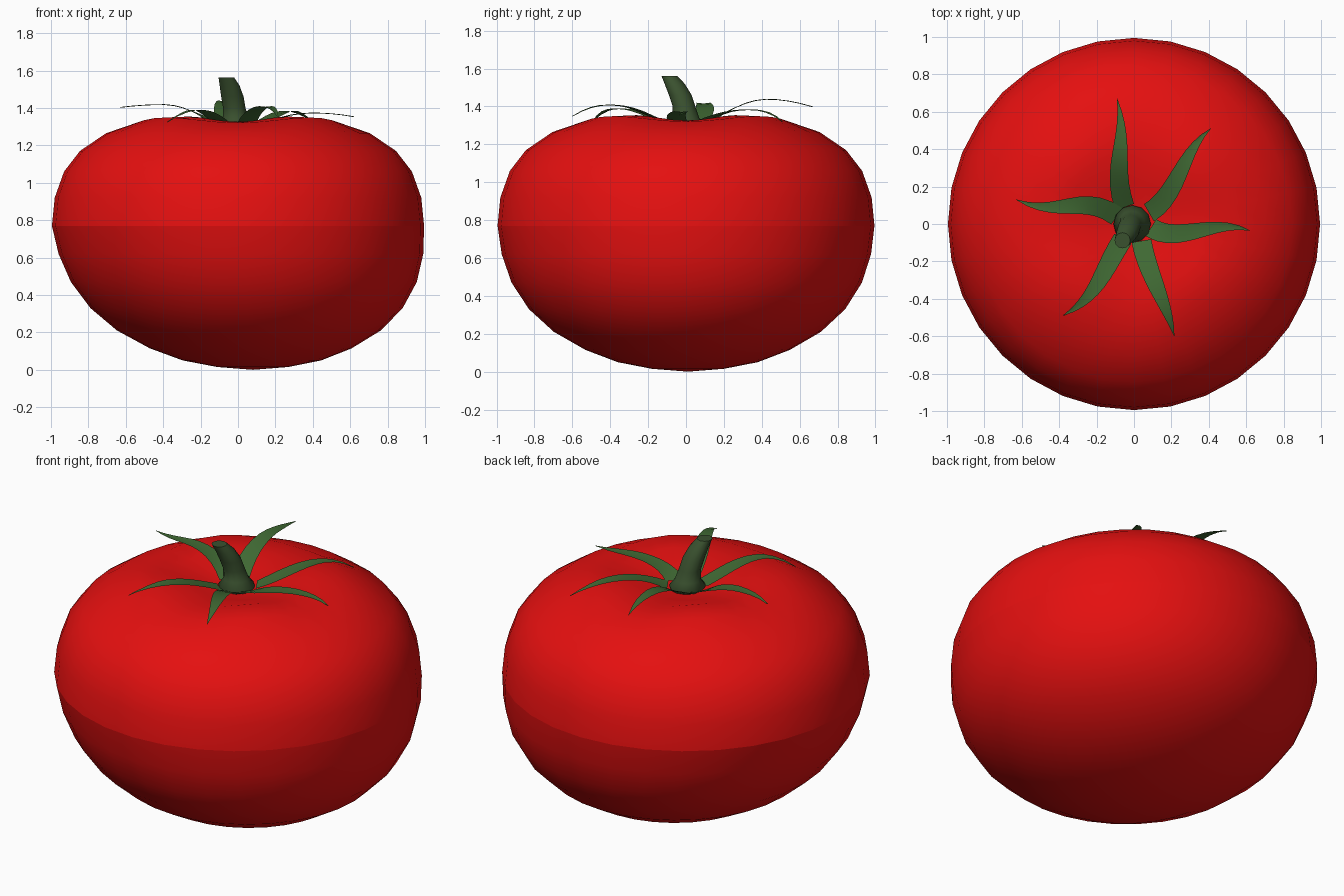
import bpy, bmesh, math
from mathutils import Vector

if "Cube" in bpy.data.objects:
    bpy.data.objects.remove(bpy.data.objects["Cube"], do_unlink=True)


def material(name, rgb):
    mat = bpy.data.materials.new(name)
    mat.use_nodes = True
    mat.diffuse_color = (*rgb, 1)
    mat.node_tree.nodes["Principled BSDF"].inputs["Base Color"].default_value = (*rgb, 1)
    return mat


def finish(bm, name, mat):
    for face in bm.faces:
        face.smooth = True
    mesh = bpy.data.meshes.new(name)
    bm.to_mesh(mesh)
    bm.free()
    mesh.materials.append(mat)
    obj = bpy.data.objects.new(name, mesh)
    bpy.context.collection.objects.link(obj)
    return obj


def loft(bm, rings, closed=True):
    """Join rows of points with quads and return the rows of vertices."""
    rows = [[bm.verts.new(p) for p in ring] for ring in rings]
    for a, b in zip(rows, rows[1:]):
        for i in range(len(a) if closed else len(a) - 1):
            j = (i + 1) % len(a)
            bm.faces.new((a[i], a[j], b[j], b[i]))
    return rows


def circle(center, radius, sides, wave=0):
    x, y, z = center
    angles = [2 * math.pi * i / sides for i in range(sides)]
    return [(x + radius * math.cos(a), y + radius * math.sin(a),
             z - wave * math.cos(4 * a)) for a in angles]


red = material("tomato red", (0.78, 0.005, 0.005))
leaf_green = material("leaf green", (0.05, 0.14, 0.033))
stem_green = material("stem green", (0.042, 0.082, 0.028))

# Fruit: lathed body, leaning slightly at the bottom, with a lobed rim and a dip
SEAM = 0.77
profile = [(0.19, 0.015), (0.37, 0.05), (0.54, 0.115), (0.705, 0.21),
           (0.835, 0.33), (0.925, 0.47), (0.975, 0.62), (0.995, SEAM),
           (0.98, 0.92), (0.93, 1.06), (0.845, 1.17), (0.705, 1.265),
           (0.54, 1.335), (0.37, 1.34), (0.22, 1.31), (0.1, 1.285)]
bm = bmesh.new()
rings = []
for r, z in profile:
    lean = max(0, 1 - z / SEAM)
    wave = 0.014 if z > 1.33 else 0
    rings.append(circle((0.08 * lean, 0.01 * lean, z), r, 32, wave))
rows = loft(bm, rings)
for row, pole in ((rows[0], (0.08, 0.01, 0)), (rows[-1], (0, 0, 1.28))):
    tip = bm.verts.new(pole)
    for i in range(32):
        bm.faces.new((row[i], row[(i + 1) % 32], tip))
bmesh.ops.recalc_face_normals(bm, faces=bm.faces)
# The equator is a hard edge between the two halves
for edge in bm.edges:
    if all(abs(v.co.z - SEAM) < 0.001 for v in edge.verts):
        edge.smooth = False
finish(bm, "fruit", red)

# Stem: flared base, bent neck and flat cut top
stem_rings = [((0, 0, 1.275), 0.085), ((-0.01, 0, 1.30), 0.1),
              ((-0.012, 0, 1.34), 0.07), ((-0.02, -0.01, 1.40), 0.06),
              ((-0.03, -0.03, 1.46), 0.06), ((-0.045, -0.06, 1.52), 0.053),
              ((-0.062, -0.088, 1.562), 0.042)]
bm = bmesh.new()
rows = loft(bm, [circle(c, r, 12) for c, r in stem_rings])
bm.faces.new(rows[0])
cap = bm.faces.new(rows[-1])
bmesh.ops.recalc_face_normals(bm, faces=bm.faces)
for edge in cap.edges:
    edge.smooth = False
finish(bm, "stem", stem_green)


# Sepals: thin arched strips tapering to a point
def through(points, t):
    """Smooth curve through evenly spaced points."""
    n = len(points) - 1
    total = Vector((0, 0))
    for i, p in enumerate(points):
        weight = 1
        for j in range(n + 1):
            if j != i:
                weight *= (t * n - j) / (i - j)
        total += Vector(p) * weight
    return total


def sepal(name, plan, peak, tip):
    steps = 10
    strip = []
    for k in range(steps + 1):
        t = k / steps
        p = through(plan, t)
        d = (through(plan, t + 0.01) - through(plan, t - 0.01)).normalized()
        side = Vector((-d.y, d.x)) * (0.052 * (1 - t ** 2.2) + 0.001)
        # arch rising from the base to the peak, then drooping to the tip
        if t < 0.62:
            z = 1.30 + (peak - 1.30) * math.sin(t / 0.62 * math.pi / 2)
        else:
            z = peak - (peak - tip) * ((t - 0.62) / 0.38) ** 2
        strip.append([(*(p - side), z), (*p, z - 0.004), (*(p + side), z)])
    bm = bmesh.new()
    loft(bm, strip, closed=False)
    bmesh.ops.recalc_face_normals(bm, faces=bm.faces)
    if sum(f.normal.z for f in bm.faces) < 0:
        bmesh.ops.reverse_faces(bm, faces=bm.faces)
    finish(bm, name, leaf_green)


sepal("sepal_back", [(-.05, .09), (-.08, .28), (-.07, .46), (-.09, .67)], 1.44, 1.40)
sepal("sepal_back_left", [(.08, .06), (.2, .19), (.29, .36), (.41, .51)], 1.385, 1.32)
sepal("sepal_left", [(.09, -.02), (.25, -.05), (.43, -.02), (.62, -.035)], 1.375, 1.355)
sepal("sepal_front", [(.04, -.09), (.09, -.26), (.16, -.43), (.215, -.6)], 1.41, 1.35)
sepal("sepal_front_right", [(-.06, -.08), (-.15, -.24), (-.24, -.38), (-.38, -.49)], 1.39, 1.325)
sepal("sepal_right", [(-.09, .04), (-.26, .10), (-.43, .09), (-.63, .13)], 1.42, 1.405)
